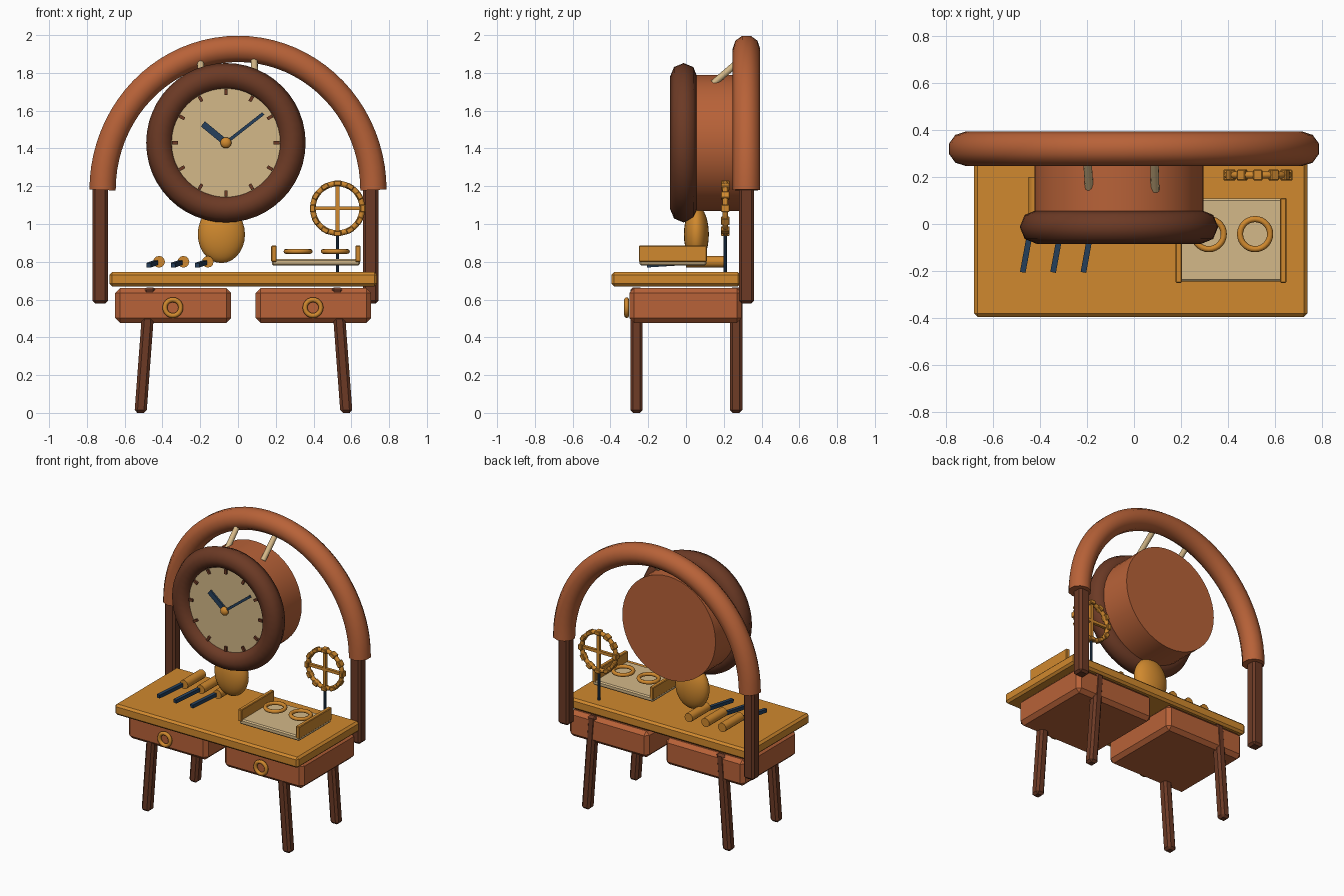
import bpy, math
from mathutils import Vector

if "Cube" in bpy.data.objects:
    bpy.data.objects.remove(bpy.data.objects["Cube"])


def mat(name, rgb):
    m = bpy.data.materials.new(name)
    lin = [((c / 255 + 0.055) / 1.055) ** 2.4 for c in rgb]
    m.diffuse_color = (*lin, 1)
    m.use_nodes = True
    m.node_tree.nodes["Principled BSDF"].inputs["Base Color"].default_value = m.diffuse_color
    return m


TERRA = mat("terracotta", (184, 98, 56))
BROWN = mat("dark_brown", (108, 58, 37))
GOLD = mat("ochre_gold", (208, 137, 46))
CREAM = mat("cream", (212, 184, 136))
BLUE = mat("navy_blue", (38, 64, 92))


def finish(name, m, smooth=None):
    o = bpy.context.object
    o.name = name
    o.data.materials.clear()
    o.data.materials.append(m)
    if smooth:
        bpy.ops.object.shade_smooth_by_angle(angle=math.radians(smooth))
    return o


def box(name, m, lo, hi, bevel=0.0, shear=0.0, segs=1):
    """Box between two corners, optionally leaning in x with height."""
    bpy.ops.mesh.primitive_cube_add(size=1)
    o = finish(name, m)
    lo, hi = Vector(lo), Vector(hi)
    o.location = (lo + hi) / 2
    d = hi - lo
    for v in o.data.vertices:
        v.co = Vector((v.co.x * d.x + shear * v.co.z, v.co.y * d.y, v.co.z * d.z))
    if bevel:
        b = o.modifiers.new("bevel", 'BEVEL')
        b.width, b.segments = bevel, segs
    return o


def rod(name, m, a, b, r, n=16):
    """Cylinder from point a to point b."""
    a, b = Vector(a), Vector(b)
    bpy.ops.mesh.primitive_cylinder_add(vertices=n, radius=r, depth=(b - a).length, location=(a + b) / 2,
                                        rotation=(b - a).to_track_quat('Z', 'Y').to_euler())
    return finish(name, m, 35)


def bar(name, m, a, b, w, t):
    """Rectangular bar from a to b."""
    a, b = Vector(a), Vector(b)
    bpy.ops.mesh.primitive_cube_add(size=1, location=(a + b) / 2)
    o = finish(name, m)
    o.rotation_euler = (b - a).to_track_quat('Z', 'Y').to_euler()
    o.scale = (w, t, (b - a).length)
    return o


def ring(name, m, loc, R, r, upright=True, n=40, k=8):
    bpy.ops.mesh.primitive_torus_add(location=loc, major_radius=R, minor_radius=r, major_segments=n,
                                     minor_segments=k, rotation=(math.pi / 2 if upright else 0, 0, 0))
    return finish(name, m, 50)


def ball(name, m, loc, scale):
    bpy.ops.mesh.primitive_uv_sphere_add(segments=24, ring_count=14, radius=1, location=loc)
    o = finish(name, m, 40)
    o.scale = scale
    return o


# Bench: top, drawer boxes with ring pulls, splayed legs
box("table_top", GOLD, (-0.68, -0.395, 0.67), (0.737, 0.29, 0.745), 0.014)
for side, x0, x1, kx in (("left", -0.65, -0.037, -0.345), ("right", 0.093, 0.705, 0.397)):
    box(side + "_drawer", TERRA, (x0, -0.30, 0.477), (x1, 0.295, 0.66), 0.025)
    ring(side + "_drawer_pull", GOLD, (kx, -0.314, 0.557), 0.042, 0.013, n=24)
for s in (-1, 1):
    for y in (-0.262, 0.265):
        x = 0.029 + s * 0.52
        box("leg", BROWN, (x - 0.032, y - 0.033, 0), (x + 0.032, y + 0.033, 0.665), 0.015, -s * 0.05)

# Rear posts and the arch they carry
for x in (-0.73, 0.702):
    box("rear_post", BROWN, (x - 0.041, 0.281, 0.58), (x + 0.041, 0.36, 1.20), 0.014)
curve = bpy.data.curves.new("arch", 'CURVE')
curve.dimensions = '3D'
curve.bevel_depth, curve.bevel_resolution, curve.use_fill_caps = 0.073, 3, True
sp = curve.splines.new('POLY')
N = 40
sp.points.add(N)
for i, p in enumerate(sp.points):
    t = math.pi * i / N
    p.co = (0.717 * math.cos(t), 0.32, 1.18 + 0.747 * math.sin(t), 1)
arch = bpy.data.objects.new("arch", curve)
bpy.context.collection.objects.link(arch)
bpy.context.view_layer.objects.active = arch
for o in bpy.context.selected_objects:
    o.select_set(False)
arch.select_set(True)
bpy.ops.object.convert(target='MESH')
finish("arch", TERRA, 40)

# Clock: drum, rim, dial, hour marks, hands
CX, CZ = -0.064, 1.43
rod("clock_drum", TERRA, (CX, -0.01, CZ), (CX, 0.28, CZ), 0.36, 48)
ring("clock_rim", BROWN, (CX, -0.0125, CZ), 0.35, 0.072, n=48)
rod("clock_dial", CREAM, (CX, -0.036, CZ), (CX, 0.0, CZ), 0.30, 48)
for i in range(12):
    a = i * math.pi / 6
    d = Vector((math.sin(a), 0, math.cos(a)))
    c = Vector((CX, -0.04, CZ))
    bar("hour_mark", BROWN, c + d * 0.253, c + d * 0.285, 0.017, 0.017)


def hand(name, dx, dz, w, y):
    bar(name, BLUE, (CX, y, CZ), (CX + dx, y, CZ + dz), w, 0.012).rotation_euler = \
        (0, math.atan2(dx, dz), 0)


hand("hour_hand", -0.122, 0.1, 0.034, -0.048)
hand("minute_hand", 0.198, 0.155, 0.017, -0.056)
ball("hand_hub", GOLD, (CX, -0.058, CZ), (0.029, 0.022, 0.029))

# Hangers from drum to arch
for x, dx in ((-0.19, -0.012), (0.09, -0.005)):
    rod("hanger", CREAM, (x, 0.145, 1.745), (x + dx, 0.32, 1.895), 0.018, 12)

# Pendulum weight
ball("pendulum_weight", GOLD, (-0.088, 0.055, 0.945), (0.125, 0.066, 0.152))

# Three hand tools
for i in range(3):
    x = -0.418 + 0.129 * i
    rod("tool_handle", GOLD, (x, 0.0, 0.8), (x, 0.2, 0.8), 0.031, 12)
    bar("tool_blade", BLUE, (x - 0.055, -0.205, 0.782), (x - 0.012, 0.03, 0.797), 0.024, 0.024)

# Parts tray with two loose rings
box("tray_base", CREAM, (0.18, -0.245, 0.78), (0.645, 0.108, 0.815), 0.008)
for x in (0.19, 0.635):
    box("tray_end", GOLD, (x - 0.014, -0.25, 0.80), (x + 0.014, 0.11, 0.885), 0.004)
for x in (0.318, 0.515):
    ring("loose_ring", GOLD, (x, -0.043, 0.855), 0.064, 0.013, False, 28)

# Toothed wheel on a thin stand
W = Vector((0.527, 0.208, 1.083))
rod("wheel_stand", BLUE, (W.x, W.y, 0.74), (W.x, W.y, 0.96), 0.009, 10)
ring("wheel_rim", GOLD, W, 0.131, 0.015, n=36)
for i in range(12):
    a = i * math.pi / 6
    o = box("wheel_tooth", GOLD, (-0.02, -0.023, -0.014), (0.02, 0.023, 0.014), 0.004)
    o.location = W + Vector((math.sin(a), 0, math.cos(a))) * 0.133
    o.rotation_euler = (0, a, 0)
for d in (Vector((0.13, 0, 0)), Vector((0, 0, 0.13))):
    bar("wheel_spoke", GOLD, W - d, W + d, 0.02, 0.02)
